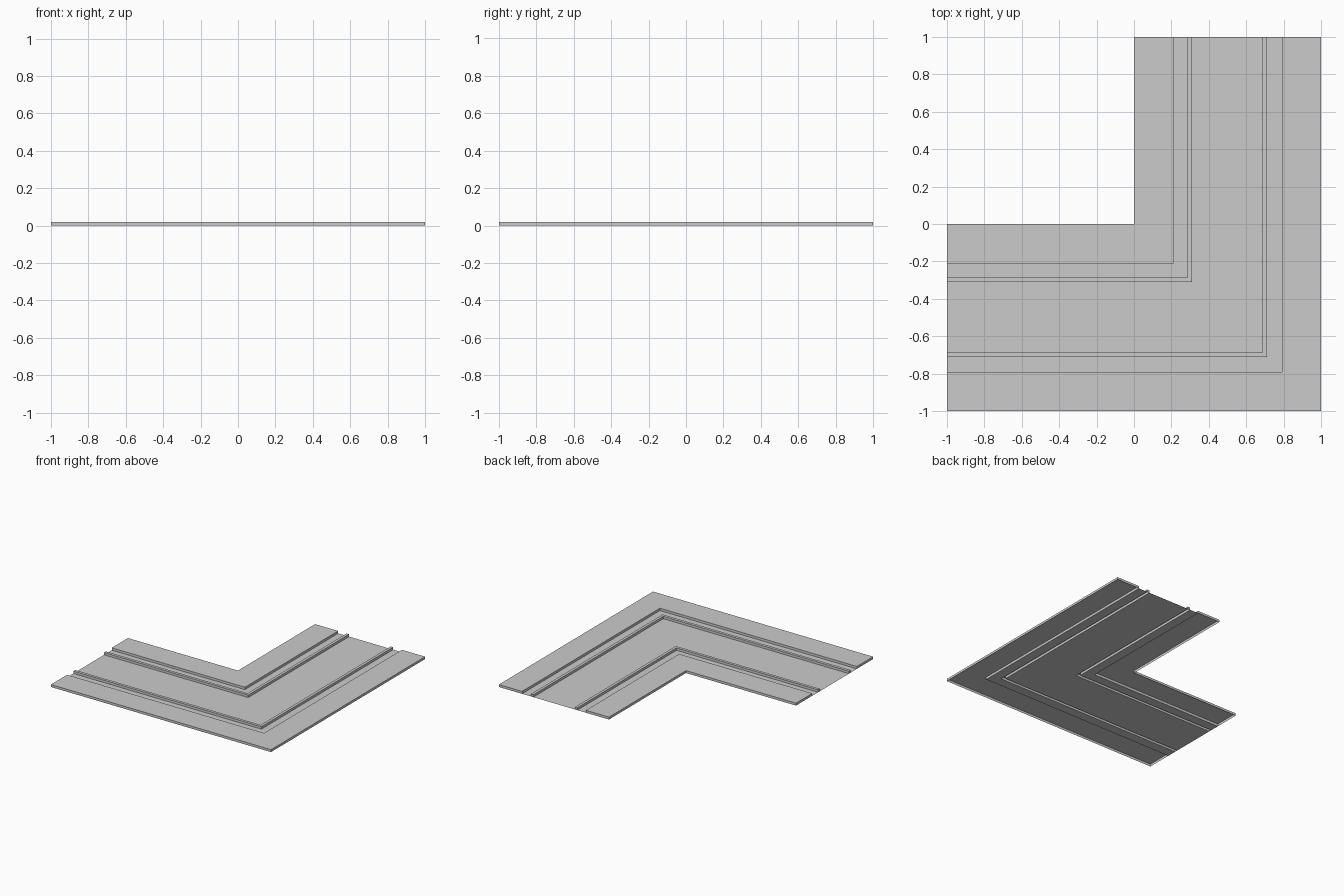
import bpy

if "Cube" in bpy.data.objects:
    bpy.data.objects.remove(bpy.data.objects["Cube"])

H = 0.02   # height of the raised parts


def sweep(name, profile, caps=False):
    """Sweep a (distance from inner edge, z) profile round the L corner."""
    n = len(profile)
    stations = (lambda t: (-1, -t), lambda t: (t, -t), lambda t: (t, 1))
    verts = [(*at(t), z) for at in stations for t, z in profile]
    faces = []
    for s in range(2):
        for i in range(n - 1):
            a = s * n + i
            faces.append((a, a + 1, a + n + 1, a + n))
    if caps:
        faces.append(tuple(reversed(range(n))))
        faces.append(tuple(range(2 * n, 3 * n)))
    mesh = bpy.data.meshes.new(name)
    mesh.from_pydata(verts, [], faces)
    mesh.update()
    obj = bpy.data.objects.new(name, mesh)
    bpy.context.collection.objects.link(obj)
    return obj


def raised(name, t0, t1):
    """Hollow raised strip with side walls and closed ends."""
    return sweep(name, [(t0, 0), (t0, H), (t1, H), (t1, 0)], caps=True)


def flat(name, t0, t1):
    """Thin strip at ground level."""
    return sweep(name, [(t0, 0), (t1, 0)])


# Outer bands on both sides of the bend
raised("inner_slab", 0.0, 0.21)
raised("outer_slab", 0.79, 1.0)

# Narrow ridges bordering the middle
raised("inner_curb", 0.287, 0.31)
raised("outer_curb", 0.687, 0.71)

# Low gutters and middle bed
flat("inner_gutter", 0.21, 0.287)
flat("middle_bed", 0.31, 0.687)
flat("outer_gutter", 0.71, 0.79)
